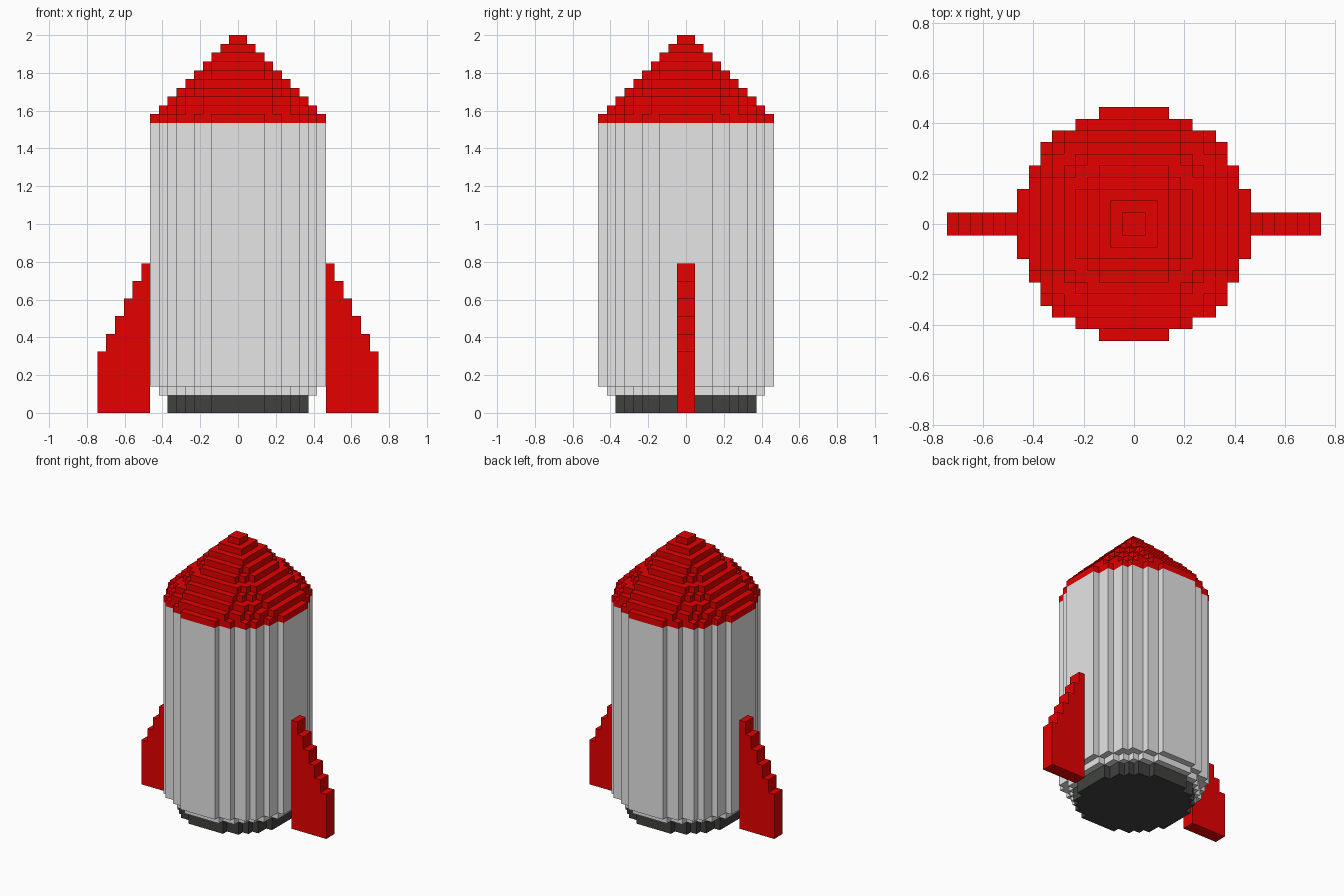
import bpy, bmesh, math
from mathutils import Vector

if "Cube" in bpy.data.objects:
    bpy.data.objects.remove(bpy.data.objects["Cube"])

U = 2.0 / 43  # block size: the rocket is 43 blocks tall


def material(name, rgb):
    m = bpy.data.materials.new(name)
    m.diffuse_color = (*rgb, 1)
    m.use_nodes = True
    m.node_tree.nodes["Principled BSDF"].inputs["Base Color"].default_value = m.diffuse_color
    return m


RED = material("red", (0.79, 0.0, 0.0))
GREY = material("light grey", (0.79, 0.79, 0.79))
DARK = material("dark grey", (0.052, 0.055, 0.050))


def disc(r, z0, z1, extra=0.0):
    """Blocky disc of radius r filling layers z0 to z1; extra fills corners."""
    return {(i, j, k) for i in range(-r, r) for j in range(-r, r)
            if math.hypot(i + 0.5, j + 0.5) <= r + extra for k in range(z0, z1)}


def fin(side):
    """Stepped fin, two blocks thick, each column two blocks lower."""
    cells = set()
    for n in range(6):
        x = 10 + n if side > 0 else -11 - n
        cells |= {(x, j, k) for j in (-1, 0) for k in range(17 - 2 * n)}
    return cells


nose = disc(10, 33, 34)
for step in range(1, 10):
    nose |= disc(10 - step, 33 + step, 34 + step, 0.55)

parts = {
    "engine_base": (disc(8, 0, 2), DARK),
    "body": (disc(9, 2, 3) | disc(10, 3, 33), GREY),
    "nose_cone": (nose, RED),
    "right_fin": (fin(1), RED),
    "left_fin": (fin(-1), RED),
}
filled = set().union(*(cells for cells, _ in parts.values()))


def build(name, cells, mat):
    """Skin the outside of a set of blocks and merge its flat areas."""
    bm = bmesh.new()
    cache = {}

    def vert(p):
        key = tuple(round(c) for c in p)
        if key not in cache:
            cache[key] = bm.verts.new(Vector(key) * U)
        return cache[key]

    for cell in cells:
        for axis in range(3):
            for s in (0, 1):
                step = Vector([(2 * s - 1) * (a == axis) for a in range(3)])
                if tuple(int(c + d) for c, d in zip(cell, step)) in filled:
                    continue
                a = Vector([float(n == (axis + 1) % 3) for n in range(3)])
                b = Vector([float(n == (axis + 2) % 3) for n in range(3)])
                o = Vector(cell)
                o[axis] += s
                quad = [o, o + a, o + a + b, o + b]
                if s == 0:
                    quad.reverse()
                bm.faces.new([vert(p) for p in quad])
    bmesh.ops.dissolve_limit(bm, angle_limit=0.01,
                             verts=bm.verts[:], edges=bm.edges[:])
    mesh = bpy.data.meshes.new(name)
    bm.to_mesh(mesh)
    bm.free()
    mesh.materials.append(mat)
    bpy.context.collection.objects.link(bpy.data.objects.new(name, mesh))


for part, (cells, mat) in parts.items():
    build(part, cells, mat)
